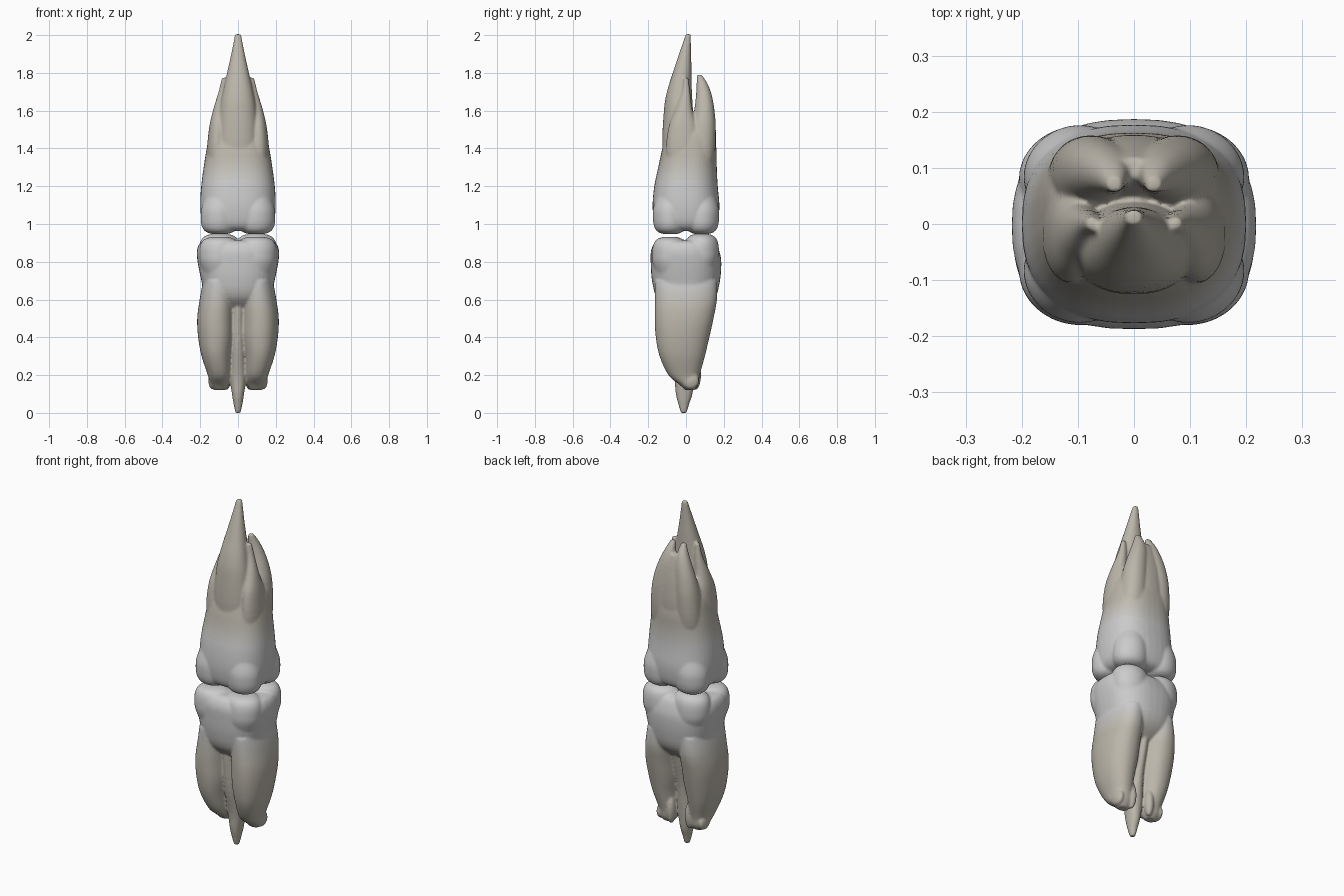
import bpy, bmesh, math
from mathutils import Matrix

# Enamel-to-root colour ramp
STEPS = 14
CROWN, ROOT = (0.66, 0.665, 0.685), (0.50, 0.47, 0.405)
ramp = []
for i in range(STEPS):
    t = i / (STEPS - 1)
    m = bpy.data.materials.new(f"enamel_to_root_{i}")
    m.diffuse_color = tuple(a + (b - a) * t for a, b in zip(CROWN, ROOT)) + (1.0,)
    ramp.append(m)


def spline(keys, sub=4):
    """Catmull-Rom interpolation of section keys (z, cx, cy, rx, ry)."""
    out = []
    for i in range(len(keys) - 1):
        p0, p1, p2, p3 = (keys[max(0, min(len(keys) - 1, j))] for j in (i - 1, i, i + 1, i + 2))
        for s in range(sub):
            t = s / sub
            out.append([0.5 * (2 * b + (c - a) * t + (2 * a - 5 * b + 4 * c - d) * t * t
                               + (3 * b - a - 3 * c + d) * t ** 3)
                        for a, b, c, d in zip(p0, p1, p2, p3)])
    return out + [list(keys[-1])]


def loft(bm, keys, n=2.2, sx=1, seg=40):
    """Closed loft of superellipse sections, mirrored when sx is -1."""
    rings = []
    for z, cx, cy, rx, ry in spline(keys):
        ring = []
        for k in range(seg):
            a = 2 * math.pi * k / seg
            c, s = math.cos(a), math.sin(a)
            x = math.copysign(abs(c) ** (2 / n), c) * max(rx, 0.006)
            y = math.copysign(abs(s) ** (2 / n), s) * max(ry, 0.006)
            ring.append(bm.verts.new((sx * (cx + x), cy + y, z)))
        rings.append(ring)
    for r0, r1 in zip(rings, rings[1:]):
        for k in range(seg):
            j = (k + 1) % seg
            bm.faces.new((r0[k], r0[j], r1[j], r1[k]))
    bm.faces.new(rings[0])
    bm.faces.new(rings[-1])


def blob(bm, loc, rad):
    bmesh.ops.create_uvsphere(bm, u_segments=28, v_segments=18, radius=1,
                              matrix=Matrix.Translation(loc) @ Matrix.Diagonal((*rad, 1)))


def cusp(bm, sx, cy, tip, up, rx, ry):
    """Rounded cusp whose tip points up (1) or down (-1), merging into the crown."""
    prof = [(0.22, .085, .80, .80), (0.14, .095, .97, .97), (0.09, .097, 1, 1), (0.05, .097, .97, .95),
            (0.022, .097, .84, .82), (0.006, .097, .6, .58), (0, .097, .3, .28)]
    loft(bm, [(tip - up * d, cx, cy * (0.9 if d > .2 else 1), rx * a, ry * b)
              for d, cx, a, b in prof], 1.95, sx)


def finish(bm, name, z_crown, z_root):
    """Fuse the overlapping pieces, smooth them and colour by height."""
    bmesh.ops.recalc_face_normals(bm, faces=bm.faces)
    me = bpy.data.meshes.new(name)
    bm.to_mesh(me)
    bm.free()
    ob = bpy.data.objects.new(name, me)
    bpy.context.collection.objects.link(ob)
    rm = ob.modifiers.new("fuse", 'REMESH')
    rm.mode, rm.voxel_size = 'VOXEL', 0.006
    sm = ob.modifiers.new("soften", 'SMOOTH')
    sm.factor, sm.iterations = 0.5, 9
    dg = bpy.context.evaluated_depsgraph_get()
    fused = bpy.data.meshes.new_from_object(ob.evaluated_get(dg))
    ob.modifiers.clear()
    ob.data = fused
    fused.materials.clear()
    for m in ramp:
        fused.materials.append(m)
    for p in fused.polygons:
        t = (p.center.z - z_crown) / (z_root - z_crown)
        p.material_index = round(max(0, min(1, t)) * (STEPS - 1))
        p.use_smooth = True


# Lower molar: crown, four cusps, two broad side roots, thin middle root
bm = bmesh.new()
loft(bm, [(0.54, 0, 0, .08, .09), (0.61, 0, 0, .17, .155), (0.70, 0, 0, .194, .18),
          (0.80, 0, 0, .214, .187), (0.86, 0, -.005, .217, .18), (0.90, 0, -.005, .2, .16),
          (0.915, 0, -.005, .165, .13)], 2.45)
blob(bm, (0, -.115, .83), (.15, .072, .075))
for sx in (1, -1):
    cusp(bm, sx, -.085, .932, 1, .108, .095)
    cusp(bm, sx, .083, .948, 1, .108, .092)
    loft(bm, [(0.12, .095, .02, .03, .025), (0.15, .097, .015, .05, .05), (0.2, .1, -.01, .06, .083),
              (0.3, .114, -.02, .079, .12), (0.4, .116, -.018, .095, .142), (0.5, .117, -.01, .099, .156),
              (0.6, .109, 0, .094, .164), (0.7, .1, 0, .085, .165)], 2.2, sx)
    blob(bm, (sx * .135, .025, .17), (.022, .045, .045))
    blob(bm, (sx * .06, .05, .2), (.025, .03, .08))
loft(bm, [(0.0, 0, -.012, .014, .016), (0.05, 0, -.012, .024, .03), (0.1, 0, -.01, .032, .044),
          (0.2, 0, -.01, .044, .055), (0.35, 0, -.02, .042, .08), (0.5, 0, -.01, .04, .105),
          (0.62, 0, 0, .04, .12)])
finish(bm, "lower_molar", 0.76, 0.54)

# Upper molar: crown, four cusps, tall front root, paired back and side roots
bm = bmesh.new()
loft(bm, [(0.963, 0, 0, .14, .12), (0.98, 0, 0, .172, .152), (1.02, 0, 0, .192, .17), (1.1, 0, 0, .2, .177),
          (1.2, 0, 0, .195, .168), (1.3, 0, .008, .182, .155), (1.4, 0, .018, .166, .143),
          (1.49, 0, .025, .145, .12), (1.57, 0, .03, .09, .08)], 2.45)
for sx in (1, -1):
    cusp(bm, sx, -.084, .946, -1, .1, .092)
    cusp(bm, sx, .084, .946, -1, .1, .092)
    loft(bm, [(1.79, .034, .07, .014, .014), (1.74, .04, .086, .03, .03), (1.68, .05, .095, .046, .042),
              (1.6, .066, .097, .058, .054), (1.5, .077, .09, .067, .068), (1.35, .08, .08, .073, .07),
              (1.2, .07, .05, .07, .06)], 2.1, sx)
    loft(bm, [(1.775, .074, 0, .012, .012), (1.7, .08, 0, .023, .022), (1.6, .096, -.012, .037, .047),
              (1.5, .108, -.015, .046, .08), (1.35, .108, -.01, .057, .095), (1.2, .09, 0, .05, .07)], 2.1, sx)
# back web joining the paired roots
loft(bm, [(1.73, 0, .098, .03, .02), (1.66, 0, .1, .06, .036), (1.55, 0, .1, .09, .053),
          (1.4, 0, .09, .1, .067), (1.25, 0, .06, .09, .06)], 2.3)
loft(bm, [(2.005, 0, .012, .016, .013), (1.9, 0, -.005, .036, .032), (1.8, 0, -.02, .058, .05),
          (1.7, 0, -.035, .08, .066), (1.6, 0, -.04, .097, .077), (1.4, 0, -.04, .11, .085),
          (1.2, 0, -.03, .09, .07)])
finish(bm, "upper_molar", 1.14, 1.36)
